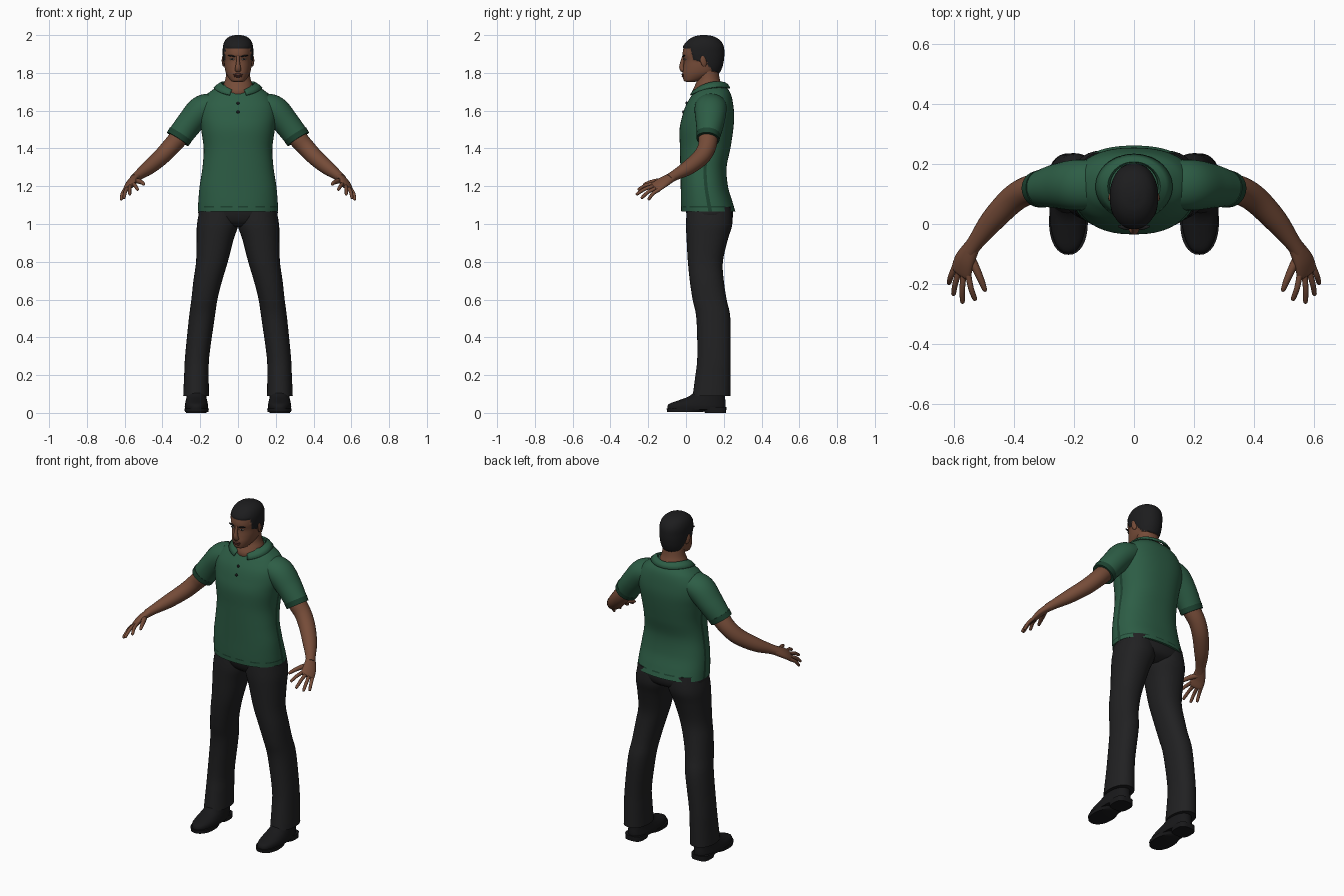
import bpy, bmesh, math
from mathutils import Vector, Matrix

if "Cube" in bpy.data.objects:
    bpy.data.objects.remove(bpy.data.objects["Cube"])


def material(name, r, g, b):
    m = bpy.data.materials.new(name)
    m.use_nodes = True
    m.diffuse_color = (r, g, b, 1)
    node = m.node_tree.nodes["Principled BSDF"]
    node.inputs["Base Color"].default_value = (r, g, b, 1)
    node.inputs["Roughness"].default_value = 0.8
    return m


SKIN = material("brown skin", 0.18, 0.072, 0.04)
LIP = material("lip brown", 0.11, 0.038, 0.027)
HAIR = material("black hair", 0.012, 0.012, 0.013)
GREEN = material("green cloth", 0.026, 0.11, 0.06)
TRIM = material("dark green trim", 0.012, 0.055, 0.03)
PANTS = material("charcoal cloth", 0.015, 0.015, 0.016)
SHOE = material("black leather", 0.009, 0.009, 0.01)
EYE = material("eye white", 0.3, 0.27, 0.24)


def finish(name, bm, mats, angle=50):
    bmesh.ops.recalc_face_normals(bm, faces=bm.faces[:])
    me = bpy.data.meshes.new(name)
    bm.to_mesh(me)
    bm.free()
    ob = bpy.data.objects.new(name, me)
    bpy.context.scene.collection.objects.link(ob)
    for m in mats:
        me.materials.append(m)
    bpy.ops.object.select_all(action="DESELECT")
    ob.select_set(True)
    bpy.context.view_layer.objects.active = ob
    bpy.ops.object.shade_smooth_by_angle(angle=math.radians(angle))
    return ob


def smooth_rows(rows, steps):
    """Catmull-Rom interpolation of rows of numbers."""
    out = []
    for i in range(len(rows) - 1):
        a, b, c, d = rows[max(i - 1, 0)], rows[i], rows[i + 1], rows[min(i + 2, len(rows) - 1)]
        for k in range(steps):
            t = k / steps
            out.append([q + t * (r - p) / 2 + t * t * (2 * p - 5 * q + 4 * r - s) / 2
                        + t ** 3 * (3 * q - p - 3 * r + s) / 2 for p, q, r, s in zip(a, b, c, d)])
    return out + [list(rows[-1])]


def skin_rings(name, rings, mats, rule=None, caps=True, change=None):
    bm = bmesh.new()
    n = len(rings[0])
    vs = [[bm.verts.new(change(p) if change else p) for p in ring] for ring in rings]
    for lo, hi in zip(vs, vs[1:]):
        for j in range(n):
            f = bm.faces.new((lo[j], lo[(j + 1) % n], hi[(j + 1) % n], hi[j]))
            if rule:
                f.material_index = rule(f.calc_center_median(), j)
    if caps:
        for ring in (vs[0], vs[-1]):
            f = bm.faces.new(ring)
            if rule:
                f.material_index = rule(f.calc_center_median(), -1)
    return finish(name, bm, mats)


def oval(n, p):
    for j in range(n):
        a = math.tau * j / n
        c, s = math.cos(a), math.sin(a)
        yield math.copysign(abs(c) ** (2 / p), c), math.copysign(abs(s) ** (2 / p), s)


def stack(name, rows, mats, n=32, steps=4, p=2.0, s=1, **kw):
    """Loft of level rings: height, centre x, half width, front y, back y."""
    rings = [[Vector((s * (cx + rx * c), (yf + yb) / 2 + (yb - yf) / 2 * d, z)) for c, d in oval(n, p)]
             for z, cx, rx, yf, yb in smooth_rows(rows, steps)]
    return skin_rings(name, rings, mats, **kw)


def limb(name, rows, mat, axis=(0, 1, 0), n=20, steps=4, s=1, p=2.0):
    """Loft along a path: x, y, z, radius along the axis, radius across it."""
    rows = smooth_rows(rows, steps)
    pts = [Vector(r[:3]) for r in rows]
    rings = []
    for i, r in enumerate(rows):
        t = (pts[min(i + 1, len(pts) - 1)] - pts[max(i - 1, 0)]).normalized()
        u = Vector(axis)
        u = (u - t * u.dot(t)).normalized()
        v = t.cross(u)
        ring = [pts[i] + u * r[3] * c + v * r[4] * d for c, d in oval(n, p)]
        rings.append([Vector((s * q.x, q.y, q.z)) for q in ring])
    return skin_rings(name, rings, [mat])


def blob(name, loc, size, mat, rot=(0, 0, 0)):
    bm = bmesh.new()
    bmesh.ops.create_uvsphere(bm, u_segments=20, v_segments=12, radius=1)
    ob = finish(name, bm, [mat])
    ob.location, ob.scale, ob.rotation_euler = loc, size, rot
    return ob


# Shirt body with hem stitching and side seams
def shirt_rule(c, j):
    hem = 1.088 < c.z < 1.095 and math.sin(c.x * 70) > -0.3
    return 1 if hem or (j in (0, 31) and c.z < 1.5) else 0


stack("shirt_body", [
    (1.065, 0, .212, -.025, .262), (1.12, 0, .21, -.027, .245), (1.2, 0, .203, -.028, .222),
    (1.3, 0, .188, -.03, .215), (1.4, 0, .182, -.032, .235), (1.5, 0, .195, -.034, .25),
    (1.57, 0, .205, -.02, .255), (1.63, 0, .2, 0, .25), (1.68, 0, .17, .03, .24),
    (1.71, 0, .135, .052, .225), (1.735, 0, .095, .07, .2)],
    [GREEN, TRIM], n=64, steps=8, p=2.35, rule=shirt_rule)

# Folded collar, open at the front
bm = bmesh.new()
cols = []
for k in range(41):
    a = math.radians(20 + 320 * k / 40)
    x, y = math.sin(a), -math.cos(a)
    cols.append([bm.verts.new((rx * x, .125 + ry * y, z + rise * x * x + .02 * y)) for rx, ry, z, rise in
                 ((.08, .078, 1.72, .02), (.088, .083, 1.73, .02), (.108, .098, 1.72, .02), (.129, .11, 1.7, .022))])
for a, b in zip(cols, cols[1:]):
    for k in range(3):
        bm.faces.new((a[k], b[k], b[k + 1], a[k + 1]))
collar = finish("collar", bm, [GREEN])
collar.modifiers.new("thickness", "SOLIDIFY").thickness = .007

for i, (y, z) in enumerate(((.003, 1.64), (-.014, 1.593))):
    blob(f"button_{i + 1}", (0, y, z), (.008, .006, .008), SHOE)

# Neck and head; hair is a raised, coloured area of the head
stack("neck", [(1.655, 0, .05, .045, .2), (1.7, 0, .08, .034, .2), (1.735, 0, .078, .048, .19),
               (1.77, 0, .066, .06, .178), (1.83, 0, .06, .06, .17)], [SKIN])
HAIRLINE = ((-.1, 1.937), (.025, 1.93), (.04, 1.87), (.085, 1.86), (.105, 1.86), (.14, 1.81), (.25, 1.785))


def in_hair(c):
    for (y0, z0), (y1, z1) in zip(HAIRLINE, HAIRLINE[1:]):
        if y0 <= c.y < y1:
            return c.z > z0 + (z1 - z0) * (c.y - y0) / (y1 - y0)


def raise_hair(c):
    if not in_hair(c):
        return c
    return c + (c - Vector((0, .09, 1.89))).normalized() * .005


stack("head", [
    (1.752, 0, .018, .004, .04), (1.757, 0, .036, -.01, .07), (1.775, 0, .051, -.016, .12),
    (1.8, 0, .064, -.018, .17), (1.83, 0, .071, -.014, .187), (1.865, 0, .074, -.011, .195),
    (1.9, 0, .076, -.018, .198), (1.94, 0, .075, -.01, .195), (1.97, 0, .064, .014, .176),
    (1.988, 0, .042, .045, .145), (1.995, 0, .014, .08, .11)],
    [SKIN, HAIR], n=72, steps=7, p=2.15, rule=lambda c, j: 1 if in_hair(c) else 0, change=raise_hair)

# Face
limb("nose", [(0, -.012, 1.892, .008, .007), (0, -.019, 1.86, .009, .01), (0, -.023, 1.832, .014, .013),
              (0, -.018, 1.815, .017, .012), (0, -.012, 1.808, .01, .006)], SKIN, axis=(1, 0, 0))
blob("upper_lip", (0, -.015, 1.791), (.026, .008, .006), LIP)
blob("lower_lip", (0, -.014, 1.782), (.022, .009, .006), LIP)
for side, s in (("left", 1), ("right", -1)):
    blob(side + "_eye", (s * .031, -.006, 1.872), (.013, .005, .005), EYE, (0, 0, s * .25))
    blob(side + "_iris", (s * .031, -.0095, 1.872), (.005, .003, .005), HAIR)
    blob(side + "_eyebrow", (s * .034, -.012, 1.89), (.021, .006, .004), HAIR, (0, -s * .15, s * .25))
    blob(side + "_ear", (s * .077, .093, 1.862), (.008, .017, .03), SKIN, (.2, 0, s * .3))

# Hips
stack("hips", [(1.1, 0, .2, -.005, .245), (1.05, 0, .21, .003, .25), (1.01, 0, .17, .02, .235),
               (.985, 0, .09, .05, .19)], [PANTS], p=2.3)

ACROSS = Vector((.73, .44, -.51)).normalized()
for side, s in (("left", 1), ("right", -1)):
    # Trouser leg
    stack(side + "_trouser_leg", [
        (1.09, .1, .1, .005, .24), (1, .107, .11, 0, .245), (.92, .121, .098, .003, .222),
        (.8, .138, .084, .01, .195), (.7, .16, .076, .02, .2), (.6, .178, .069, .035, .215),
        (.5, .192, .068, .055, .235), (.3, .216, .064, .06, .236), (.2, .22, .065, .05, .236),
        (.09, .222, .068, .035, .235)], [PANTS], s=s, p=2.2)

    # Shoe
    stack(side + "_shoe", [(.018, .22, .06, -.098, .208), (.035, .22, .062, -.098, .21), (.05, .22, .06, -.085, .21),
                           (.068, .22, .056, -.035, .208), (.09, .22, .052, .02, .206),
                           (.13, .22, .05, .06, .2)], [SHOE], s=s, p=2.3)
    stack(side + "_sole", [(.004, .219, .062, -.1, .09), (.024, .219, .065, -.103, .12)], [SHOE], s=s, p=2.2)
    stack(side + "_heel", [(0, .222, .054, .1, .212), (.03, .222, .056, .09, .214)], [SHOE], s=s, p=3)

    # Sleeve and cuff
    limb(side + "_sleeve", [(.12, .132, 1.635, .08, .06), (.19, .13, 1.605, .085, .076), (.255, .127, 1.535, .075, .07),
                            (.312, .118, 1.46, .06, .066)], GREEN, s=s, n=32, steps=6)
    limb(side + "_cuff", [(.303, .119, 1.474, .064, .069), (.319, .116, 1.449, .061, .067)], TRIM, s=s, n=32)

    # Arm
    limb(side + "_arm", [(.27, .12, 1.51, .05, .05), (.315, .117, 1.455, .051, .05), (.36, .11, 1.405, .048, .047),
                         (.41, .078, 1.352, .046, .044), (.475, .01, 1.297, .04, .038),
                         (.525, -.055, 1.26, .029, .027), (.55, -.09, 1.24, .027, .023)], SKIN, s=s, n=24)

    # Hand
    limb(side + "_palm", [(.54, -.075, 1.248, .028, .022), (.565, -.12, 1.222, .038, .019),
                          (.577, -.158, 1.197, .041, .015), (.58, -.168, 1.19, .034, .009)],
         SKIN, axis=ACROSS, s=s)
    knuckle = Vector((.576, -.155, 1.198))
    tips = (("index", -.03, (.53, -.255, 1.18)), ("middle", -.01, (.573, -.265, 1.155)),
            ("ring", .01, (.604, -.238, 1.135)), ("little", .03, (.619, -.2, 1.127)))
    for finger, offset, tip in tips:
        a, b = knuckle + ACROSS * offset, Vector(tip)
        mid = (a + b) / 2 + Vector((.003, -.003, .007))
        limb(f"{side}_{finger}_finger", [(*a, .0105, .0105), (*mid, .0095, .0095),
                                         (*mid.lerp(b, .85), .008, .008), (*b, .003, .003)], SKIN, s=s, n=12)
    limb(side + "_thumb", [(.55, -.105, 1.228, .014, .014), (.53, -.145, 1.228, .014, .014),
                           (.51, -.19, 1.22, .011, .011), (.499, -.218, 1.211, .008, .008),
                           (.496, -.225, 1.208, .003, .003)], SKIN, s=s, n=12)
